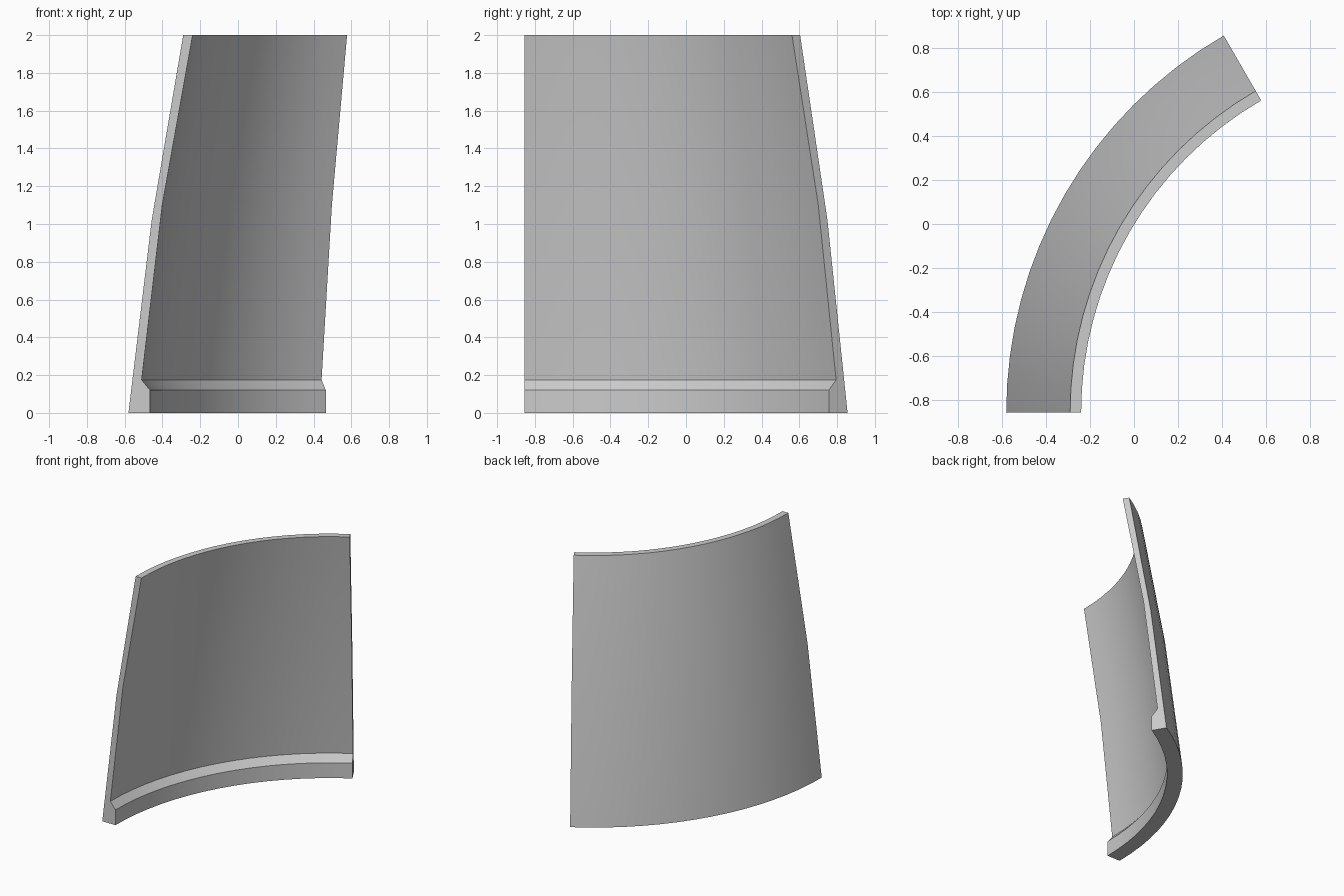
import bpy, bmesh, math

cube = bpy.data.objects.get("Cube")
if cube:
    bpy.data.objects.remove(cube)

# Plain grey finish
grey = bpy.data.materials.new("plain_grey")
grey.use_nodes = True
colour = (0.6, 0.6, 0.6, 1)
grey.diffuse_color = colour
grey.node_tree.nodes["Principled BSDF"].inputs["Base Color"].default_value = colour

# Wall cross-section (radius, height): thin leaning skin with a thick bottom lip
profile = [(1.975, 0), (1.852, 1.02), (1.685, 2), (1.635, 2),
           (1.796, 1.1), (1.905, 0.175), (1.86, 0.12), (1.86, 0)]
AXIS_X, AXIS_Y = 1.395, -0.855
SWEEP, STEPS = math.radians(60), 16

# Sweep the section through a sixth of a turn
bm = bmesh.new()
rings = []
for i in range(STEPS + 1):
    a = math.pi - SWEEP * i / STEPS
    rings.append([bm.verts.new((AXIS_X + r * math.cos(a), AXIS_Y + r * math.sin(a), z))
                  for r, z in profile])
n = len(profile)
for a, b in zip(rings, rings[1:]):
    for k in range(n):
        j = (k + 1) % n
        bm.faces.new((a[k], a[j], b[j], b[k]))

# Closed ends, split into quads from outer to inner edge
for ring in (rings[0], rings[-1]):
    o0, o1, o2, i2, i1, lip, step, i0 = ring
    for face in ((o0, o1, i1, lip), (o1, o2, i2, i1), (o0, lip, step, i0)):
        bm.faces.new(face)
bmesh.ops.recalc_face_normals(bm, faces=bm.faces)

mesh = bpy.data.meshes.new("curved_wall_panel")
bm.to_mesh(mesh)
bm.free()
mesh.materials.append(grey)
panel = bpy.data.objects.new("curved_wall_panel", mesh)
bpy.context.collection.objects.link(panel)

# Smooth curved skin with crisp edges
bpy.ops.object.select_all(action="DESELECT")
panel.select_set(True)
bpy.context.view_layer.objects.active = panel
bpy.ops.object.shade_smooth_by_angle(angle=math.radians(30))
